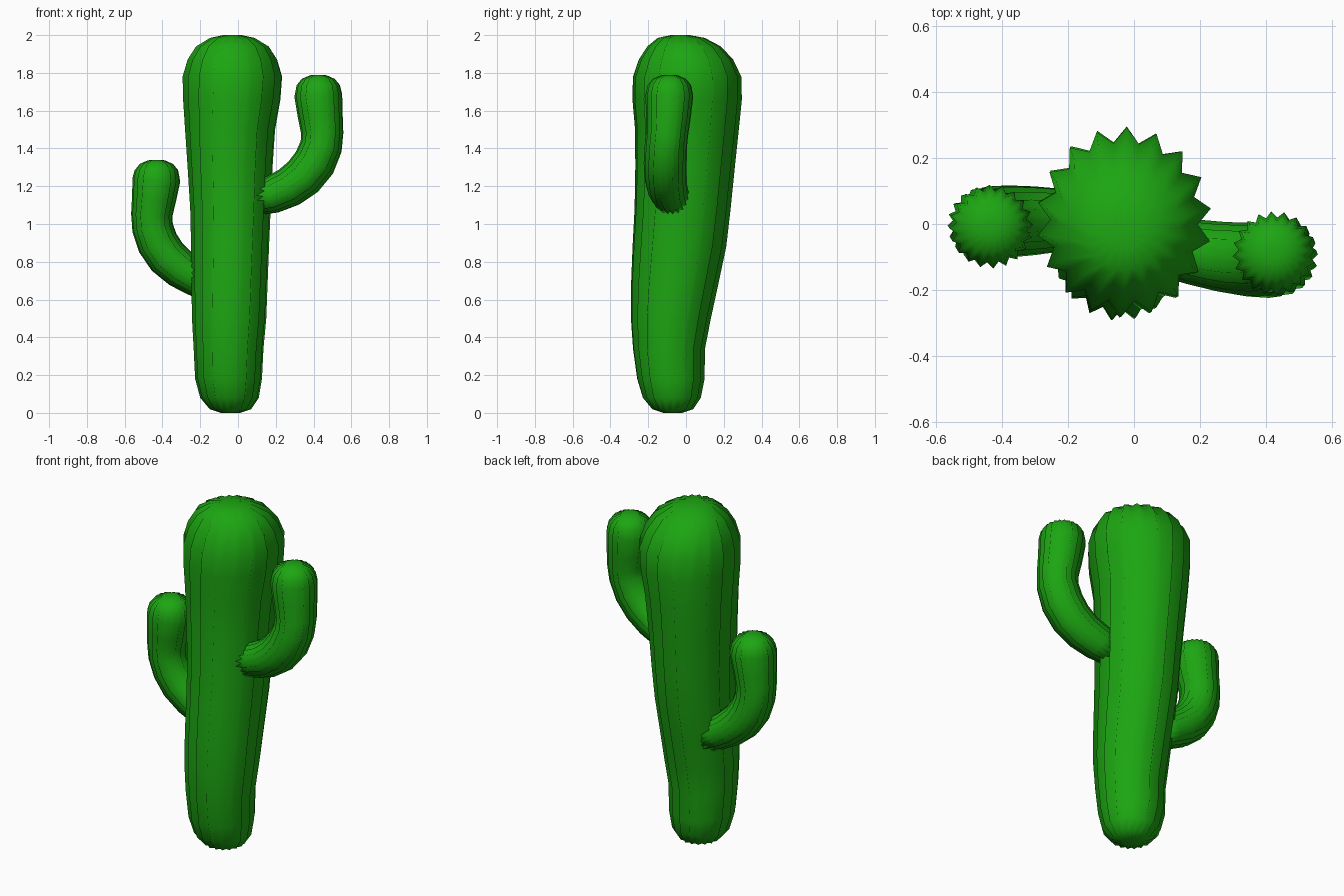
import bpy, bmesh, math
from mathutils import Vector, Matrix

if "Cube" in bpy.data.objects:
    bpy.data.objects.remove(bpy.data.objects["Cube"])

green = bpy.data.materials.new("cactus_green")
green.diffuse_color = (0.012, 0.38, 0.006, 1)
green.use_nodes = True
green.node_tree.nodes["Principled BSDF"].inputs["Base Color"].default_value = green.diffuse_color


def ribbed_tube(name, rings, ribs, depth, twist=0.0, follow=False):
    """Loft star-shaped rings (x, y, z, rx, ry); both ends closed with a fan."""
    bm = bmesh.new()
    pts = [Vector(r[:3]) for r in rings]
    n = ribs * 2
    rot = Matrix.Identity(3)
    prev = Vector((0, 0, 1))
    loops = []
    for i, r in enumerate(rings):
        if follow:
            t = (pts[min(i + 1, len(pts) - 1)] - pts[max(i - 1, 0)]).normalized()
            rot = prev.rotation_difference(t).to_matrix() @ rot
            prev = t
        loop = []
        for k in range(n):
            a = math.tau * k / n + twist * i
            s = 1 if k % 2 == 0 else 1 - depth
            off = Vector((r[3] * s * math.cos(a), r[4] * s * math.sin(a), 0))
            loop.append(bm.verts.new(pts[i] + rot @ off))
        loops.append(loop)
    for a, b in zip(loops, loops[1:]):
        for k in range(n):
            j = (k + 1) % n
            bm.faces.new((a[k], a[j], b[j], b[k]))
    for loop, p in ((loops[0], pts[0]), (loops[-1], pts[-1])):
        c = bm.verts.new(p)
        for k in range(n):
            bm.faces.new((loop[k], loop[(k + 1) % n], c))
    bmesh.ops.recalc_face_normals(bm, faces=bm.faces)
    # smooth everywhere so the ribs shade softly
    for f in bm.faces:
        f.smooth = True
    me = bpy.data.meshes.new(name)
    bm.to_mesh(me)
    bm.free()
    me.materials.append(green)
    ob = bpy.data.objects.new(name, me)
    bpy.context.collection.objects.link(ob)
    return ob


# Trunk
ribbed_tube("trunk", [
    (-.04, -.07, .00, .05, .05), (-.04, -.07, .02, .11, .11),
    (-.045, -.075, .08, .155, .155), (-.05, -.08, .18, .177, .18),
    (-.05, -.09, .34, .185, .192), (-.047, -.08, .50, .197, .213),
    (-.045, -.06, .68, .202, .232), (-.042, -.035, .88, .207, .249),
    (-.04, -.018, 1.08, .214, .255), (-.042, -.005, 1.30, .226, .264),
    (-.042, .005, 1.50, .24, .275), (-.033, .006, 1.66, .26, .29),
    (-.03, .006, 1.78, .266, .287), (-.03, 0, 1.87, .24, .25),
    (-.03, -.01, 1.94, .195, .195), (-.03, -.025, 1.985, .12, .125),
    (-.03, -.03, 2.0, .05, .05)], 18, .16, .012)


def arm(name, path, tip):
    """Arm path of (x, y, z, radius) finished with a rounded tip."""
    x, y, z = tip
    cap = [(x, y, z - .055, .115), (x, y, z - .022, .088), (x, y, z - .003, .045), (x, y, z, .015)]
    ribbed_tube(name, [p + (p[3],) for p in path + cap], 20, .15, 0, True)


# Right arm
arm("right_arm", [
    (.07, -.07, 1.125, .085), (.18, -.085, 1.155, .10), (.27, -.10, 1.195, .107),
    (.345, -.108, 1.25, .112), (.405, -.11, 1.325, .114), (.44, -.107, 1.41, .112),
    (.446, -.10, 1.48, .112), (.436, -.093, 1.57, .119), (.425, -.088, 1.68, .127)],
    (.425, -.088, 1.79))

# Left arm
arm("left_arm", [
    (-.14, .01, .66, .08), (-.22, .012, .71, .095), (-.30, .01, .76, .104),
    (-.375, .008, .825, .109), (-.425, .005, .90, .110), (-.452, .002, .98, .109),
    (-.456, 0, 1.05, .110), (-.445, -.005, 1.13, .117), (-.432, -.008, 1.235, .127)],
    (-.432, -.008, 1.34))
